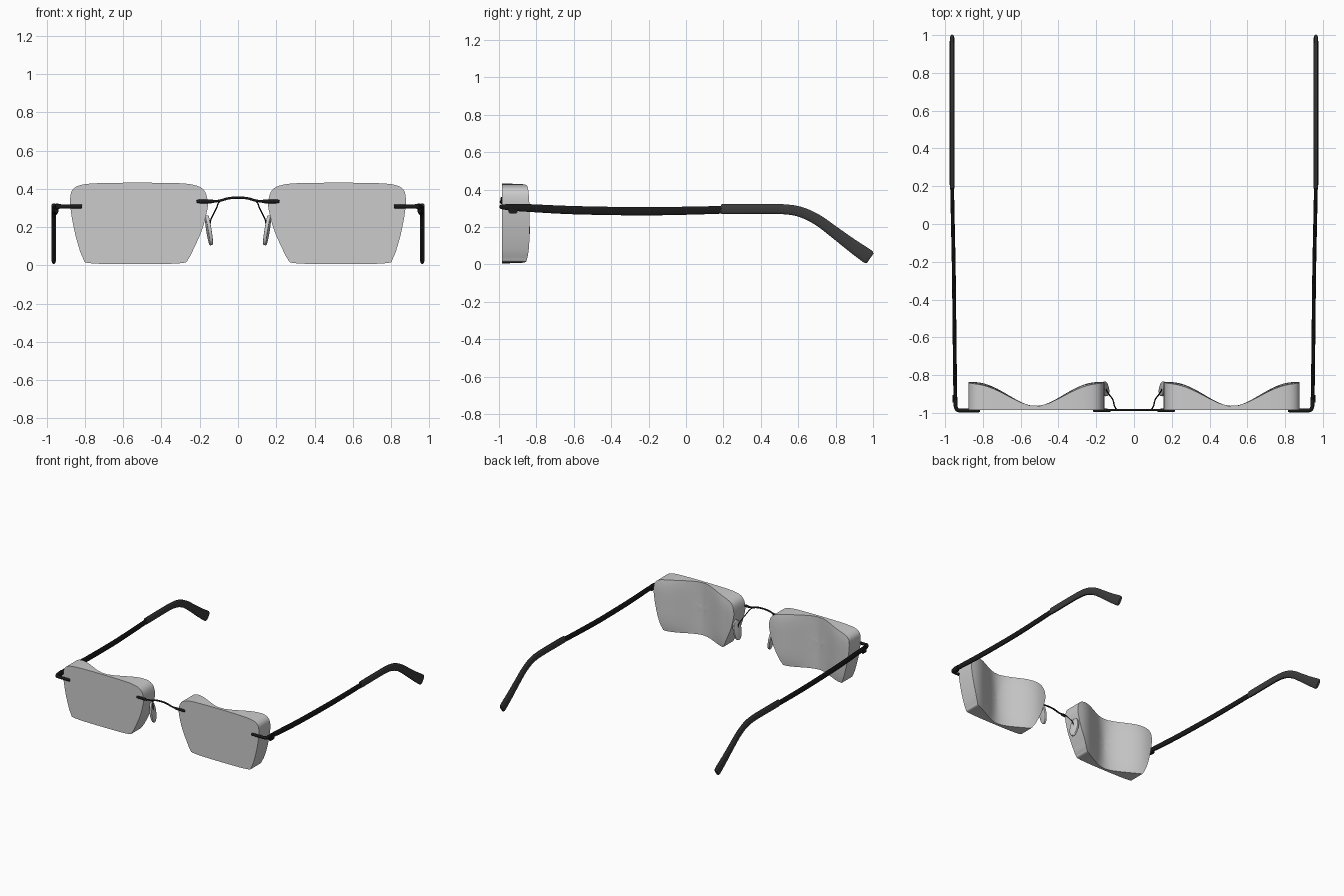
import bpy, bmesh, math
from mathutils import Vector, Matrix

if "Cube" in bpy.data.objects:
    bpy.data.objects.remove(bpy.data.objects["Cube"])


def material(name, v):
    m = bpy.data.materials.new(name)
    m.diffuse_color = (v, v, v, 1)
    m.use_nodes = True
    m.node_tree.nodes["Principled BSDF"].inputs["Base Color"].default_value = m.diffuse_color
    return m


BLACK = material("black_metal", 0.01)
DARK = material("dark_plastic", 0.045)


def spline(pts, steps, closed=False):
    """Catmull-Rom interpolation of tuples of any length."""
    n, out = len(pts), []
    get = (lambda i: Vector(pts[i % n])) if closed else (lambda i: Vector(pts[max(0, min(n - 1, i))]))
    for i in range(n if closed else n - 1):
        a, b, c, d = (get(i + k) for k in (-1, 0, 1, 2))
        for s in range(steps):
            t = s / steps
            out.append(0.5 * (2 * b + (c - a) * t + (2 * a - 5 * b + 4 * c - d) * t * t
                              + (3 * b - a - 3 * c + d) * t ** 3))
    if not closed:
        out.append(Vector(pts[-1]))
    return out


def finish(name, bm, mat=None, mirror=True, angle=35):
    bmesh.ops.recalc_face_normals(bm, faces=bm.faces)
    me = bpy.data.meshes.new(name)
    bm.to_mesh(me)
    bm.free()
    ob = bpy.data.objects.new(name, me)
    bpy.context.collection.objects.link(ob)
    if mat:
        me.materials.append(mat)
    bpy.ops.object.select_all(action='DESELECT')
    ob.select_set(True)
    bpy.context.view_layer.objects.active = ob
    bpy.ops.object.shade_smooth_by_angle(angle=math.radians(angle))
    if mirror:
        ob.modifiers.new("mirror", 'MIRROR').use_mirror_merge = False
    return ob


def bridge_rings(bm, a, b):
    for i in range(len(a)):
        j = (i + 1) % len(a)
        bm.faces.new((a[i], a[j], b[j], b[i]))


def sweep(name, pts, mat, steps=5, power=1.0, sides=14, mirror=True):
    """Sweep a rounded section along points (x, y, z, width, height)."""
    path = spline(pts, steps)
    bm, rings = bmesh.new(), []
    for i, p in enumerate(path):
        pos = p.to_3d() if len(p) == 3 else Vector(p[:3])
        tan = Vector(path[min(i + 1, len(path) - 1)][:3]) - Vector(path[max(i - 1, 0)][:3])
        tan.normalize()
        side = tan.cross(Vector((0, 0, 1))).normalized()
        up = side.cross(tan)
        ring = []
        for k in range(sides):
            a = math.tau * k / sides
            c, s = math.cos(a), math.sin(a)
            c, s = (math.copysign(abs(q) ** power, q) for q in (c, s))
            ring.append(bm.verts.new(pos + side * c * p[3] / 2 + up * s * p[4] / 2))
        rings.append(ring)
    for a, b in zip(rings, rings[1:]):
        bridge_rings(bm, a, b)
    bm.faces.new(rings[0])
    bm.faces.new(rings[-1])
    return finish(name, bm, mat, mirror)


# Lens: flat front, thick sides, back hollowed across the width
CX, CZ, FRONT = 0.52, 0.22, -0.985
outline = spline([(0.158, 0.33), (0.165, 0.27), (0.19, 0.18), (0.23, 0.09), (0.26, 0.033), (0.30, 0.011),
                  (0.53, 0.006), (0.77, 0.011), (0.81, 0.037), (0.845, 0.14), (0.87, 0.26), (0.877, 0.35),
                  (0.86, 0.40), (0.80, 0.424), (0.65, 0.431), (0.40, 0.431), (0.25, 0.424), (0.18, 0.395)],
                 5, closed=True)


def back_y(x, z):
    u = min(1, abs(x - CX) / 0.33)
    hollow = 0.5 - 0.5 * math.cos(math.pi * u ** 0.9)
    t = min(1, abs(z - CZ) / 0.21)
    return -0.965 + 0.128 * hollow * (1 - 0.1 * t ** 4)


bm = bmesh.new()
front = [bm.verts.new((x, FRONT, z)) for x, z in outline]
bm.faces.new(front)
prev = front
RINGS = 12
for r in range(RINGS):
    s = 1 - r / RINGS
    ring = []
    for x, z in outline:
        px, pz = CX + (x - CX) * s, CZ + (z - CZ) * s
        ring.append(bm.verts.new((px, back_y(px, pz), pz)))
    bridge_rings(bm, prev, ring)
    prev = ring
hub = bm.verts.new((CX, back_y(CX, CZ), CZ))
for i in range(len(prev)):
    bm.faces.new((prev[i], prev[(i + 1) % len(prev)], hub))
finish("lens", bm)

# Temple: lug on the lens, tight corner, long arm
sweep("temple_arm", [
    (0.815, -0.987, 0.308, 0.016, 0.018), (0.83, -0.987, 0.308, 0.02, 0.022),
    (0.91, -0.987, 0.308, 0.02, 0.022), (0.932, -0.985, 0.308, 0.02, 0.024),
    (0.943, -0.972, 0.307, 0.02, 0.028), (0.945, -0.94, 0.306, 0.02, 0.036),
    (0.947, -0.85, 0.302, 0.02, 0.042), (0.950, -0.60, 0.290, 0.02, 0.045),
    (0.954, -0.25, 0.284, 0.02, 0.045), (0.959, 0.0, 0.287, 0.02, 0.044),
    (0.963, 0.195, 0.292, 0.02, 0.042)], BLACK, power=0.75)

# Ear tip: bends down and widens
sweep("temple_tip", [
    (0.963, 0.19, 0.295, 0.022, 0.046), (0.963, 0.21, 0.296, 0.025, 0.054),
    (0.963, 0.40, 0.297, 0.025, 0.054), (0.963, 0.52, 0.295, 0.025, 0.054),
    (0.963, 0.61, 0.281, 0.025, 0.056), (0.963, 0.70, 0.240, 0.025, 0.058),
    (0.963, 0.79, 0.175, 0.025, 0.062), (0.963, 0.88, 0.107, 0.025, 0.070),
    (0.963, 0.955, 0.054, 0.025, 0.078), (0.963, 0.975, 0.040, 0.024, 0.076),
    (0.963, 0.985, 0.033, 0.018, 0.060)], DARK, power=0.65)

# Hinge block at the temple corner
bm = bmesh.new()
bmesh.ops.create_cube(bm, size=1, matrix=Matrix.Translation((0.949, -0.925, 0.297))
                      @ Matrix.Diagonal((0.022, 0.05, 0.05, 1)))
bmesh.ops.bevel(bm, geom=bm.edges[:], offset=0.006, segments=2, affect='EDGES')
finish("hinge", bm, BLACK)

# Nose bridge: thin arch with thicker lugs fixed on the lenses
sweep("nose_bridge", [(-0.15, -0.985, 0.334, 0.012, 0.013), (-0.10, -0.985, 0.337, 0.012, 0.013),
                      (-0.05, -0.985, 0.350, 0.012, 0.013), (0, -0.985, 0.354, 0.012, 0.013),
                      (0.05, -0.985, 0.350, 0.012, 0.013), (0.10, -0.985, 0.337, 0.012, 0.013),
                      (0.15, -0.985, 0.334, 0.012, 0.013)], BLACK, mirror=False)
sweep("bridge_lug", [(0.122, -0.987, 0.334, 0.010, 0.012), (0.14, -0.987, 0.334, 0.018, 0.02),
                     (0.20, -0.987, 0.334, 0.018, 0.02), (0.216, -0.987, 0.334, 0.012, 0.013)], BLACK)

# Thin wire from bridge to pad
sweep("pad_arm", [(0.09, -0.985, 0.338, 0.007, 0.007), (0.103, -0.965, 0.325, 0.007, 0.007),
                  (0.112, -0.93, 0.30, 0.007, 0.007), (0.130, -0.905, 0.265, 0.007, 0.007),
                  (0.143, -0.885, 0.235, 0.007, 0.007), (0.148, -0.875, 0.20, 0.007, 0.007)], BLACK, sides=8)

# Nose pad: flat oval disc, splayed outward
bm = bmesh.new()
place = (Matrix.Translation((0.152, -0.873, 0.183)) @ Matrix.Rotation(math.radians(9), 4, 'Y')
         @ Matrix.Rotation(math.radians(-9), 4, 'Z'))
bmesh.ops.create_cone(bm, cap_ends=True, segments=32, radius1=0.5, radius2=0.5, depth=1,
                      matrix=Matrix.Diagonal((0.158, 0.078, 0.018, 1)))
rims = [e for e in bm.edges if abs(e.verts[0].co.z - e.verts[1].co.z) < 1e-6]
bmesh.ops.bevel(bm, geom=rims, offset=0.005, segments=3, affect='EDGES', profile=0.5)
bmesh.ops.transform(bm, matrix=place @ Matrix.Rotation(math.radians(90), 4, 'Y'), verts=bm.verts)
finish("nose_pad", bm)
